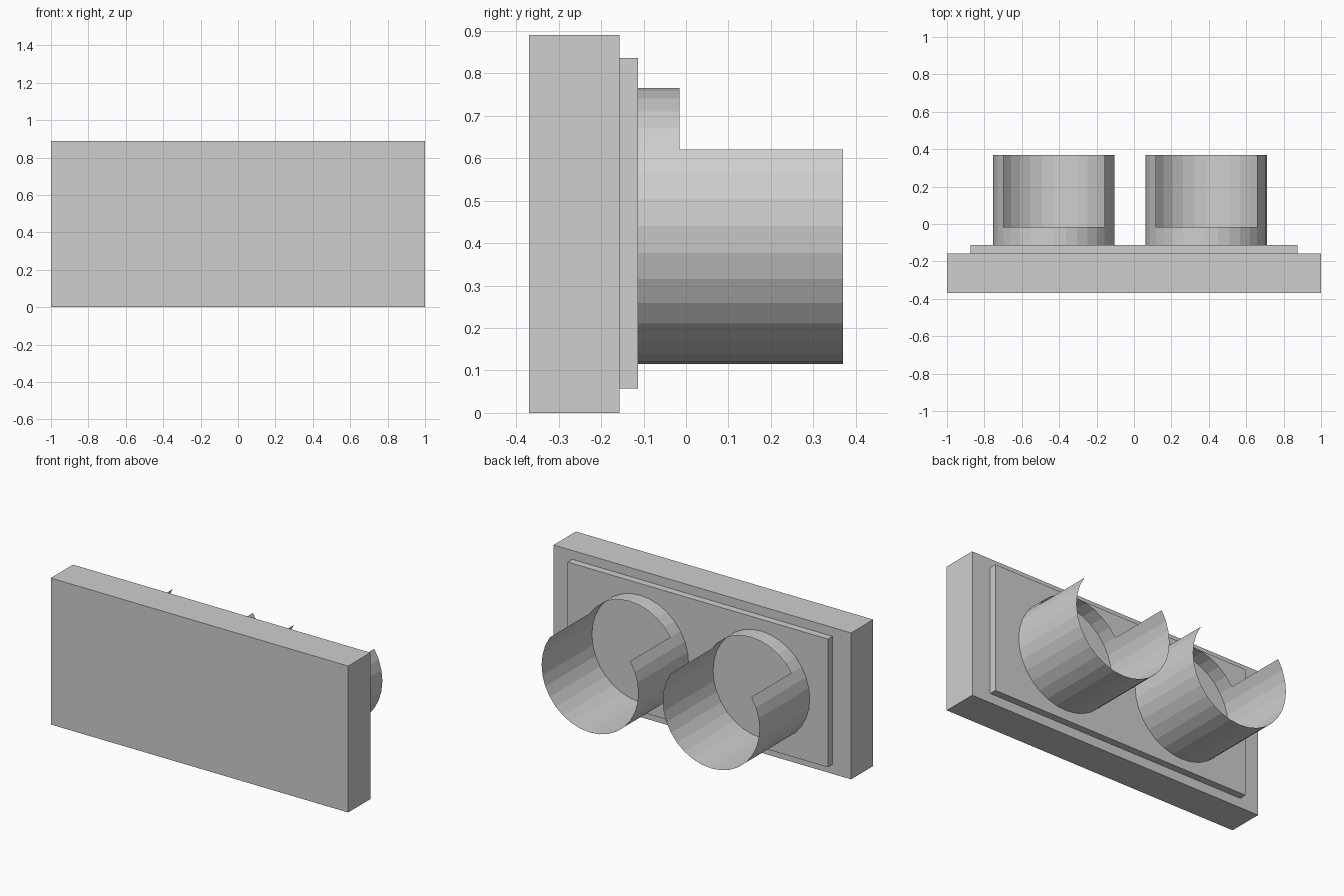
import bpy, bmesh, math

cube = bpy.data.objects.get("Cube")
if cube:
    bpy.data.objects.remove(cube, do_unlink=True)

grey = bpy.data.materials.new("light grey")
colour = (0.62, 0.62, 0.62, 1)
grey.diffuse_color = colour
grey.use_nodes = True
grey.node_tree.nodes["Principled BSDF"].inputs["Base Color"].default_value = colour


def add_object(name, bm):
    mesh = bpy.data.meshes.new(name)
    bm.to_mesh(mesh)
    bm.free()
    mesh.materials.append(grey)
    obj = bpy.data.objects.new(name, mesh)
    bpy.context.collection.objects.link(obj)
    return obj


def box(name, low, high):
    bm = bmesh.new()
    bmesh.ops.create_cube(bm, size=1)
    for v in bm.verts:
        v.co = [a + (b - a) * (c + 0.5) for a, b, c in zip(low, high, v.co)]
    return add_object(name, bm)


SIDES = 32
RADIUS = 0.325
BASE, STEP, END = -0.113, -0.015, 0.37


def cup(name, x, z):
    """Open sheet tube: a full ring at the base, then a wall open at the top."""
    bm = bmesh.new()
    rings = []
    for y in (BASE, STEP, END):
        rings.append([bm.verts.new((x + RADIUS * math.cos(math.tau * i / SIDES), y,
                                    z + RADIUS * math.sin(math.tau * i / SIDES)))
                      for i in range(SIDES)])
    for level in range(2):
        for i in range(SIDES):
            # The long wall leaves out the facets of the upper opening
            if level == 1 and 3 <= i < SIDES // 2 - 3:
                continue
            j = (i + 1) % SIDES
            a, b = rings[level], rings[level + 1]
            bm.faces.new((a[i], b[i], b[j], a[j]))
    loose = [v for v in bm.verts if not v.link_faces]
    bmesh.ops.delete(bm, geom=loose, context="VERTS")
    return add_object(name, bm)


# Front slab and the raised panel behind it
box("front_slab", (-1, -0.37, 0), (1, -0.157, 0.89))
box("back_panel", (-0.875, -0.157, 0.057), (0.875, BASE, 0.836))

# Two cut-away tubes
cup("right_tube", -0.428, 0.44)
cup("left_tube", 0.387, 0.44)
